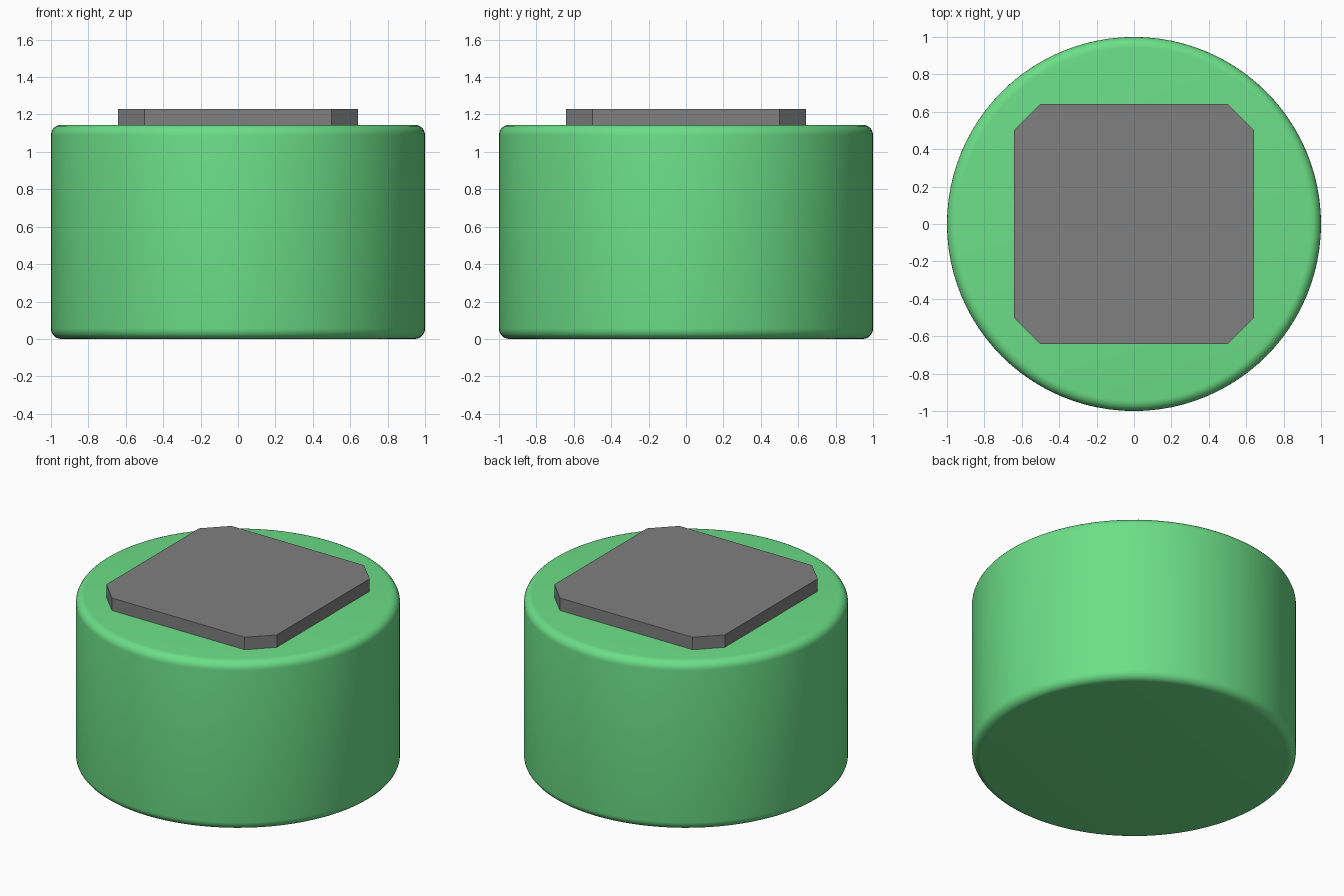
import bpy, bmesh, math

if "Cube" in bpy.data.objects:
    bpy.data.objects.remove(bpy.data.objects["Cube"])

R, H, EDGE = 1.0, 1.145, 0.055      # body radius, height, edge rounding
PLATE_HALF, PLATE_CUT, PLATE_TOP = 0.642, 0.5, 1.23


def add_object(name, bm, color):
    mesh = bpy.data.meshes.new(name)
    bmesh.ops.recalc_face_normals(bm, faces=bm.faces)
    bm.to_mesh(mesh)
    bm.free()
    obj = bpy.data.objects.new(name, mesh)
    bpy.context.collection.objects.link(obj)
    mat = bpy.data.materials.new(name + "_color")
    mat.diffuse_color = (*color, 1)
    mat.use_nodes = True
    mat.node_tree.nodes["Principled BSDF"].inputs["Base Color"].default_value = mat.diffuse_color
    mesh.materials.append(mat)
    return obj


# Round body with softened top and bottom rims
bm = bmesh.new()
bmesh.ops.create_cone(bm, cap_ends=True, segments=96, radius1=R, radius2=R, depth=H)
bmesh.ops.translate(bm, verts=bm.verts, vec=(0, 0, H / 2))
rims = [e for e in bm.edges if abs(e.verts[0].co.z - e.verts[1].co.z) < 1e-5]
bmesh.ops.bevel(bm, geom=rims, offset=EDGE, segments=6, profile=0.5, affect='EDGES')
body = add_object("round_body", bm, (0.15, 0.735, 0.243))
bpy.context.view_layer.objects.active = body
body.select_set(True)
bpy.ops.object.shade_smooth_by_angle(angle=math.radians(30))

# Flat square plate with clipped corners, seated on the body
bm = bmesh.new()
a, b = PLATE_HALF, PLATE_CUT
outline = [(a, -b), (a, b), (b, a), (-b, a), (-a, b), (-a, -b), (-b, -a), (b, -a)]
low = [bm.verts.new((x, y, H)) for x, y in outline]
high = [bm.verts.new((x, y, PLATE_TOP)) for x, y in outline]
bm.faces.new(low[::-1])
bm.faces.new(high)
for i in range(8):
    j = (i + 1) % 8
    bm.faces.new((low[i], low[j], high[j], high[i]))
add_object("top_plate", bm, (0.215, 0.215, 0.215))
